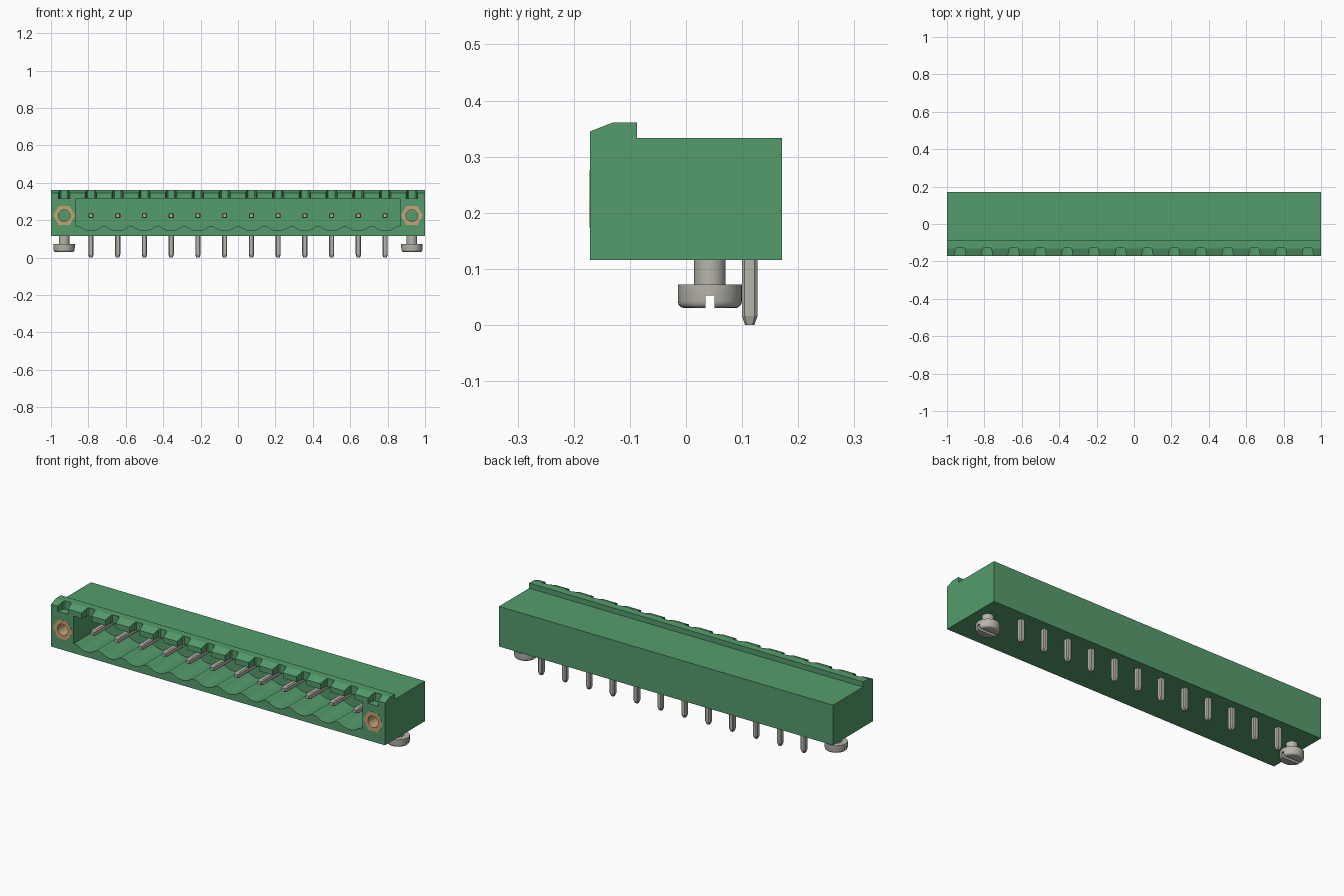
import bpy, bmesh, math
from mathutils import Vector

if "Cube" in bpy.data.objects:
    bpy.data.objects.remove(bpy.data.objects["Cube"])

PITCH = 0.143
PIN_X = [(i - 5.5) * PITCH for i in range(12)]
SCREW_X = 6.5 * PITCH
AXIS_Z = 0.225      # height of contacts and threaded inserts
FRONT = -0.171


def material(name, rgb, metallic=0.0):
    m = bpy.data.materials.new(name)
    m.use_nodes = True
    m.diffuse_color = (*rgb, 1)
    bsdf = m.node_tree.nodes["Principled BSDF"]
    bsdf.inputs["Base Color"].default_value = (*rgb, 1)
    bsdf.inputs["Roughness"].default_value = 0.6
    return m


GREEN = material("green plastic", (0.09, 0.335, 0.15))
METAL = material("tinned metal", (0.47, 0.46, 0.41))
BRASS = material("brass", (0.56, 0.37, 0.18))


def finish(name, bm, mat):
    bmesh.ops.recalc_face_normals(bm, faces=bm.faces)
    me = bpy.data.meshes.new(name)
    bm.to_mesh(me)
    bm.free()
    me.materials.append(mat)
    ob = bpy.data.objects.new(name, me)
    bpy.context.collection.objects.link(ob)
    return ob


def loft(name, rings, mat):
    """Skin a list of equal rings of points and cap both ends."""
    bm = bmesh.new()
    loops = [[bm.verts.new(p) for p in ring] for ring in rings]
    n = len(loops[0])
    for a, b in zip(loops, loops[1:]):
        for i in range(n):
            j = (i + 1) % n
            bm.faces.new((a[i], a[j], b[j], b[i]))
    bm.faces.new(loops[0])
    bm.faces.new(loops[-1])
    return finish(name, bm, mat)


def prism_x(name, yz, x0, x1, mat):
    return loft(name, [[(x, y, z) for y, z in yz] for x in (x0, x1)], mat)


def prism_y(name, xz, y0, y1, mat):
    return loft(name, [[(x, y, z) for x, z in xz] for y in (y0, y1)], mat)


def polygon(n, r, cx=0, cy=0):
    return [(cx + r * math.cos(math.tau * i / n), cy + r * math.sin(math.tau * i / n))
            for i in range(n)]


def cut(target, cutters):
    for c in cutters:
        mod = target.modifiers.new("cut", "BOOLEAN")
        mod.operation, mod.solver, mod.object = "DIFFERENCE", "EXACT", c
    bpy.context.view_layer.update()
    result = bpy.data.meshes.new_from_object(
        target.evaluated_get(bpy.context.evaluated_depsgraph_get()))
    target.modifiers.clear()
    target.data = result
    for c in cutters:
        bpy.data.objects.remove(c)


def smooth(ob, degrees):
    bpy.ops.object.select_all(action="DESELECT")
    ob.select_set(True)
    bpy.context.view_layer.objects.active = ob
    bpy.ops.object.shade_smooth_by_angle(angle=math.radians(degrees))


# Housing block with its raised, sloped front lip
profile = [(FRONT, 0.116), (0.171, 0.116), (0.171, 0.333), (-0.087, 0.333),
           (-0.087, 0.361), (-0.13, 0.361), (FRONT, 0.345)]
housing = prism_x("housing", profile, -1, 1, GREEN)

# Plug cavity with one shallow scallop under each contact
half, sag, steps = 0.058, 0.022, 10
opening = [(-0.866, 0.316), (-0.866, 0.166)]
for x in PIN_X:
    for k in range(steps + 1):
        t = 2 * k / steps - 1
        opening.append((x + t * half, 0.166 - sag * (1 - t * t)))
opening += [(0.866, 0.166), (0.866, 0.316)]
cutters = [prism_y("cavity_cutter", opening, FRONT - 0.05, 0.06, GREEN)]

# Coding notches through the lip, wider at the front
for x in [-SCREW_X, *PIN_X, SCREW_X]:
    floor = 0.316 if abs(x) > 0.9 else 0.312
    plan = [(-0.034, FRONT - 0.02), (0.034, FRONT - 0.02),
            (0.024, -0.133), (0.018, -0.127), (-0.018, -0.127), (-0.024, -0.133)]
    cutters.append(loft("notch_cutter", [[(x + px, py, z) for px, py in plan]
                                         for z in (floor, 0.4)], GREEN))

# Hexagonal recesses for the threaded inserts
for x in (-SCREW_X, SCREW_X):
    cutters.append(prism_y("insert_cutter", polygon(6, 0.059, x, AXIS_Z),
                           FRONT - 0.02, -0.08, GREEN))
cut(housing, cutters)
smooth(housing, 20)


# Bent contacts: a straight leg below and a blade in the cavity
def bar(name, stations, place):
    w, c = 0.014, 0.009
    octagon = [(w, c), (c, w), (-c, w), (-w, c), (-w, -c), (-c, -w), (c, -w), (w, -c)]
    return loft(name, [[place(a * s, b * s, d) for a, b in octagon]
                       for d, s in stations], METAL)


for i, x in enumerate(PIN_X, 1):
    bar(f"solder_leg_{i}", [(0, 0.6), (0.016, 1), (0.15, 1)],
        lambda a, b, d: (x + a, 0.1135 + b, d))
    bar(f"contact_blade_{i}", [(-0.125, 0.65), (-0.105, 1), (0.1, 1)],
        lambda a, b, d: (x + a, d, AXIS_Z + b))

# Inserts and slotted screws at both ends
SCREW_Y = 0.0425
for side, x in (("right", -SCREW_X), ("left", SCREW_X)):
    insert = prism_y(f"{side}_threaded_insert", polygon(6, 0.059, x, AXIS_Z),
                     FRONT - 0.001, -0.081, BRASS)
    cut(insert, [prism_y("bore_cutter", polygon(32, 0.031, x, AXIS_Z), -0.3, 0, BRASS)])
    smooth(insert, 30)

    outline = [(0.045, 0.03), (0.051, 0.0315), (0.0555, 0.036), (0.057, 0.042),
               (0.057, 0.072), (0.028, 0.072), (0.028, 0.12)]
    screw = loft(f"{side}_screw", [[(px, py, z) for px, py in polygon(40, r, x, SCREW_Y)]
                                   for r, z in outline], METAL)
    slot = [(SCREW_Y - 0.008, 0.01), (SCREW_Y + 0.008, 0.01),
            (SCREW_Y + 0.008, 0.053), (SCREW_Y - 0.008, 0.053)]
    cut(screw, [prism_x("slot_cutter", slot, x - 0.1, x + 0.1, METAL)])
    smooth(screw, 35)
